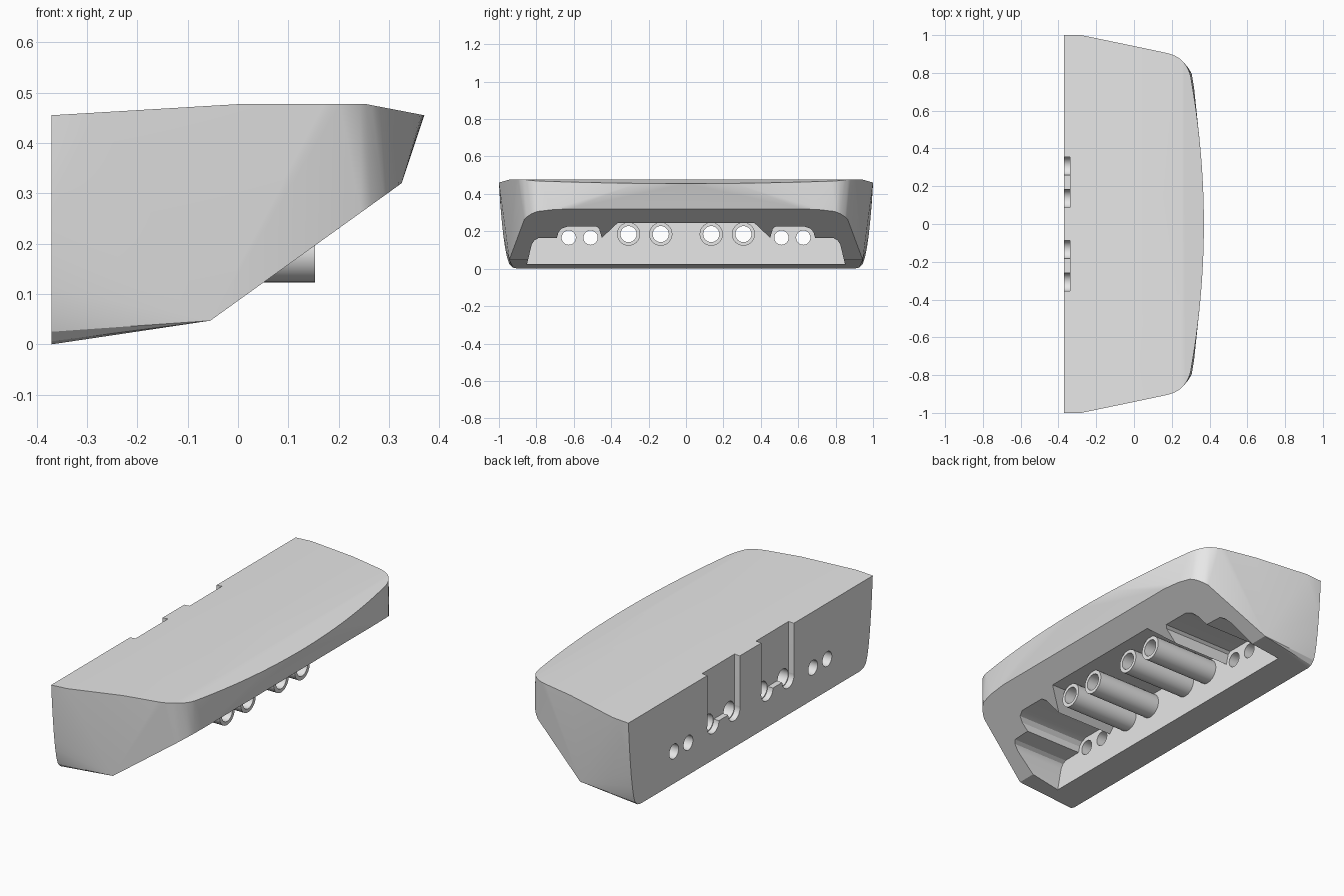
import bpy, bmesh, math
from mathutils import Vector, Matrix

cube = bpy.data.objects.get("Cube")
if cube:
    bpy.data.objects.remove(cube, do_unlink=True)

BACK, WALL, TUBE_END = -0.37, -0.22, 0.153
TUBE_Y, TUBE_Z = (0.135, 0.307), 0.185
PEG_Y, PEG_Z = (0.51, 0.627), 0.166

grey = bpy.data.materials.new("plain grey")
grey.use_nodes = True
grey.diffuse_color = (0.8, 0.8, 0.8, 1)
grey.node_tree.nodes["Principled BSDF"].inputs["Base Color"].default_value = grey.diffuse_color


def add_object(name, bm):
    bmesh.ops.recalc_face_normals(bm, faces=bm.faces)
    mesh = bpy.data.meshes.new(name)
    bm.to_mesh(mesh)
    bm.free()
    mesh.materials.append(grey)
    obj = bpy.data.objects.new(name, mesh)
    bpy.context.collection.objects.link(obj)
    return obj


def prism(name, outline, x0, x1):
    """Extrude a (y, z) outline along x."""
    bm = bmesh.new()
    face = bm.faces.new([bm.verts.new((x0, y, z)) for y, z in outline])
    ext = bmesh.ops.extrude_face_region(bm, geom=[face])
    moved = [v for v in ext["geom"] if isinstance(v, bmesh.types.BMVert)]
    bmesh.ops.translate(bm, verts=moved, vec=(x1 - x0, 0, 0))
    return add_object(name, bm)


def rod(name, y, z, radius, x0, x1):
    steps = [i * math.tau / 40 for i in range(40)]
    return prism(name, [(y + radius * math.cos(a), z + radius * math.sin(a)) for a in steps], x0, x1)


def combine(target, tool, operation):
    """Apply a boolean and discard the tool."""
    mod = target.modifiers.new("combine", "BOOLEAN")
    mod.object, mod.operation, mod.solver = tool, operation, "EXACT"
    bpy.context.view_layer.objects.active = target
    bpy.ops.object.modifier_apply(modifier=mod.name)
    bpy.data.objects.remove(tool, do_unlink=True)


def top_height(x):
    if x < 0:
        return 0.477 + 0.022 * x / 0.37
    return 0.477 - 0.022 * max(0, x - 0.255) / 0.115


def slope_x(z):
    return -0.055 + (z - 0.047) * 0.38 / 0.273


# Half outline of the top: straight end, rounded corner, bowed front
half = [(BACK, 1), (-0.28, 1), (0, 0.942)]
p0, p1, p2 = Vector((0.17, 0.906)), Vector((0.275, 0.885)), Vector((0.3, 0.78))
for i in range(13):
    t = i / 12
    half.append(tuple(p0 * (1 - t) ** 2 + p1 * 2 * t * (1 - t) + p2 * t * t))
for i in range(1, 13):
    y = 0.78 * (1 - i / 12)
    half.append((0.37 - 0.07 * (y / 0.78) ** 2, y))
points = [(x, y, top_height(x)) for x, y in half]

# Rounded lower back corner, then the edge of the sloping underside
points += [(BACK, y, z) for y, z in
           [(0.9, 0), (0.925, 0.006), (0.945, 0.025), (0.957, 0.06), (0.967, 0.11),
            (0.977, 0.18), (0.986, 0.265), (0.994, 0.36)]]
points += [(slope_x(z), y, z) for y, z in
           [(0.945, 0.047), (0.865, 0.262), (0.85, 0.277), (0.825, 0.294),
            (0.795, 0.306), (0.72, 0.315), (0.62, 0.32)]]

# Shell body
bm = bmesh.new()
for x, y, z in points:
    for side in (1, -1):
        bm.verts.new((x, side * y, z))
bmesh.ops.remove_doubles(bm, verts=bm.verts, dist=0.0001)
hull = bmesh.ops.convex_hull(bm, input=bm.verts)
loose = [v for v in bm.verts if not v.link_faces]
bmesh.ops.delete(bm, geom=loose, context="VERTS")
bmesh.ops.dissolve_limit(bm, angle_limit=0.004, verts=bm.verts, edges=bm.edges)
body = add_object("shell_body", bm)

# Stepped cavity open to the sloping underside
edge = [(0.86, -0.1), (0.85, 0.024), (0.825, 0.13), (0.81, 0.152), (0.79, 0.163), (0.69, 0.165),
        (0.682, 0.195), (0.665, 0.215), (0.632, 0.226), (0.48, 0.226), (0.465, 0.215),
        (0.45, 0.165), (0.365, 0.245)]
cavity = edge + [(-y, z) for y, z in reversed(edge)]
combine(body, prism("cavity_cutter", cavity, WALL, 1), "DIFFERENCE")

for side in (1, -1):
    # Sockets, their bores and the counterbores on the back
    for y in TUBE_Y:
        combine(body, rod("socket_tube", side * y, TUBE_Z, 0.062, WALL - 0.02, TUBE_END), "UNION")
    for y in TUBE_Y:
        combine(body, rod("bore_cutter", side * y, TUBE_Z, 0.043, -0.5, 0.5), "DIFFERENCE")
        combine(body, rod("counterbore_cutter", side * y, TUBE_Z, 0.048, -0.5, -0.34), "DIFFERENCE")
    # Shallow channel from the counterbores up to the top
    y0, y1 = side * (TUBE_Y[0] - 0.047), side * (TUBE_Y[1] + 0.047)
    channel = [(y0, TUBE_Z), (y1, TUBE_Z), (y1, 0.6), (y0, 0.6)]
    combine(body, prism("channel_cutter", channel, -0.5, -0.34), "DIFFERENCE")
    # Small peg holes through the wall
    for y in PEG_Y:
        combine(body, rod("peg_hole_cutter", side * y, PEG_Z, 0.038, -0.5, -0.1), "DIFFERENCE")

# Smooth curves, crisp edges
bpy.ops.object.select_all(action="DESELECT")
body.select_set(True)
bpy.context.view_layer.objects.active = body
bpy.ops.object.shade_smooth_by_angle(angle=math.radians(22))
normals = body.modifiers.new("even_shading", "WEIGHTED_NORMAL")
normals.keep_sharp = True
